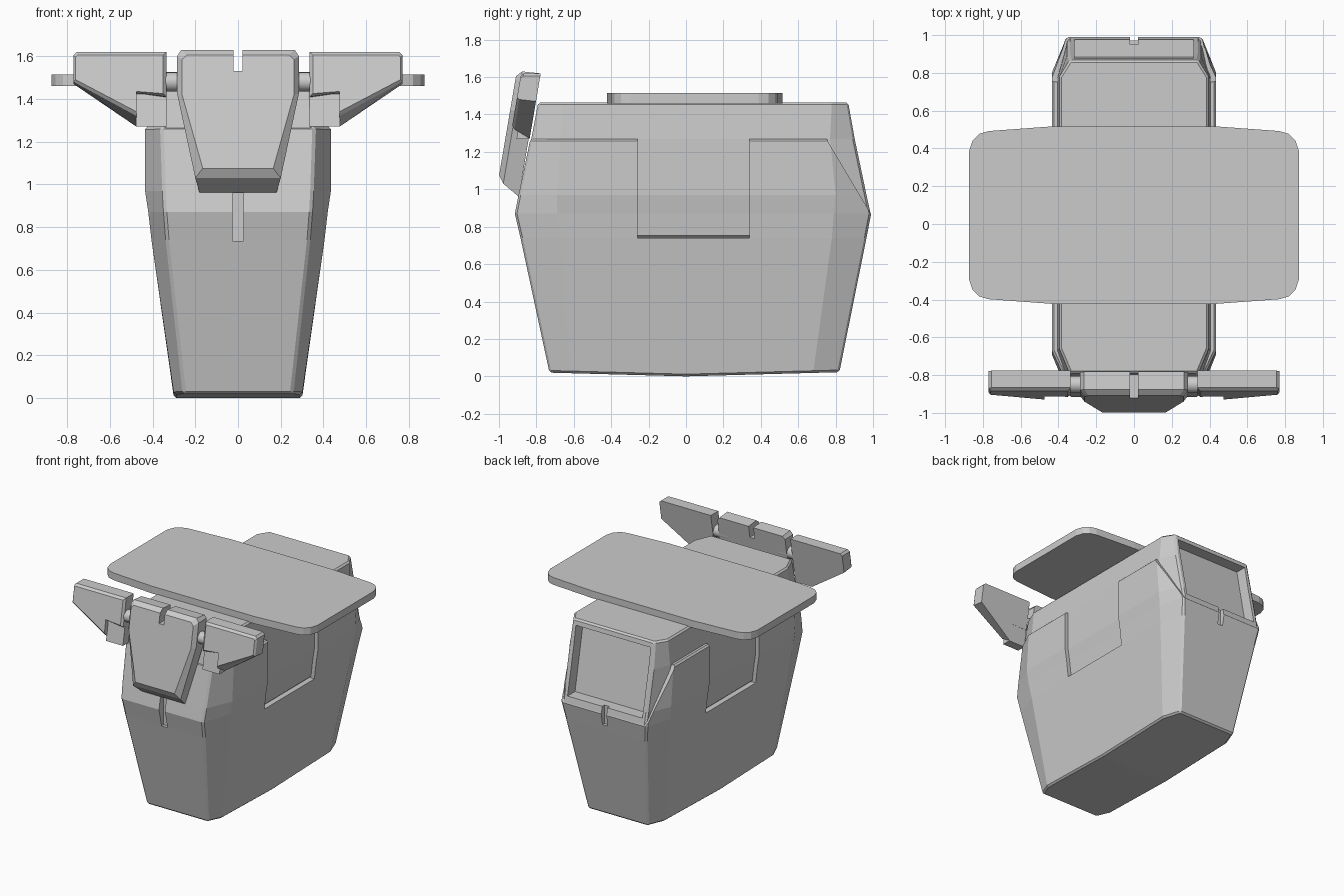
import bpy, bmesh

if "Cube" in bpy.data.objects:
    bpy.data.objects.remove(bpy.data.objects["Cube"])

GREY = (0.6, 0.6, 0.6, 1)
grey = bpy.data.materials.new("plain grey")
grey.diffuse_color = GREY
grey.use_nodes = True
grey.node_tree.nodes["Principled BSDF"].inputs["Base Color"].default_value = GREY


def loft(name, rings, split=None):
    """Skin between rings of points; split divides the first cap in two."""
    bm = bmesh.new()
    loops = [[bm.verts.new(p) for p in ring] for ring in rings]
    n = len(loops[0])
    for a, b in zip(loops, loops[1:]):
        for i in range(n):
            j = (i + 1) % n
            bm.faces.new((a[i], a[j], b[j], b[i]))
    cap = bm.faces.new(loops[0])
    bm.faces.new(loops[-1])
    if split:
        bmesh.utils.face_split(cap, loops[0][split[0]], loops[0][split[1]])
    bmesh.ops.recalc_face_normals(bm, faces=bm.faces)
    me = bpy.data.meshes.new(name)
    bm.to_mesh(me)
    bm.free()
    me.materials.append(grey)
    ob = bpy.data.objects.new(name, me)
    bpy.context.collection.objects.link(ob)
    return ob


def box(name, x, y, z, lean=0.0):
    """Box from ranges; lean shifts y with height."""
    def ring(h):
        s = lean * (h - z[0])
        return [(x[0], y[0] + s, h), (x[1], y[0] + s, h),
                (x[1], y[1] + s, h), (x[0], y[1] + s, h)]
    return loft(name, [ring(z[0]), ring(z[1])])


def apply(ob, mod):
    bpy.context.view_layer.objects.active = ob
    bpy.ops.object.modifier_apply(modifier=mod.name)


def bevel(ob, width):
    mod = ob.modifiers.new("bevel", "BEVEL")
    mod.width, mod.segments = width, 1
    mod.limit_method, mod.angle_limit = "ANGLE", 0.7
    apply(ob, mod)


def cut(obs, cutter):
    for ob in obs:
        mod = ob.modifiers.new("cut", "BOOLEAN")
        mod.operation, mod.solver, mod.object = "DIFFERENCE", "EXACT", cutter
        apply(ob, mod)
    bpy.data.objects.remove(cutter)


def hull_ring(z, hw, fw, yf, yfs, ybs, yb, bw, keel=False):
    """Plan outline with chamfered corners; the keel ring sags to the middle."""
    half = [(fw, yf), (hw, yfs), (hw, 0), (hw, ybs), (bw, yb)]
    pts = half + [(-x, y) for x, y in reversed(half)]
    return [(x, y, 0.027 * abs(y) if keel else z) for x, y in pts]


# Hull: outer shell around a slightly narrower core
levels = [
    (0.02, 0.30, 0.255, -0.73, -0.62, 0.68, 0.82, 0.25),
    (0.74, 0.405, 0.335, -0.885, -0.67, 0.78, 0.965, 0.34),
    (0.87, 0.42, 0.345, -0.915, -0.69, 0.79, 0.99, 0.36),
    (0.97, 0.435, 0.35, -0.895, -0.69, 0.80, 0.968, 0.36),
    (1.27, 0.435, 0.36, -0.832, -0.67, 0.77, 0.905, 0.36),
]
shell = loft("outer_shell", [hull_ring(*l, keel=(i == 0))
                             for i, l in enumerate(levels)], split=(2, 7))
core_rings = [hull_ring(z, hw - 0.03, fw - 0.01, yf + 0.005, yfs, ybs, yb - 0.003, bw - 0.01)
              for z, hw, fw, yf, yfs, ybs, yb, bw in levels[1:]]
core_rings.append(hull_ring(1.465, 0.395, 0.34, -0.79, -0.66, 0.78, 0.867, 0.34))
core = loft("inner_core", core_rings)
bevel(shell, 0.012)
bevel(core, 0.012)

# Side notches and the slanted rear edge of the shell
cut([shell], box("notch", (-1, 1), (-0.26, 0.34), (0.74, 1.5)))
slant = [(0.75, 1.28), (0.756, 1.26), (1.03, 0.80), (1.2, 0.80), (1.2, 1.5), (0.75, 1.5)]
cut([shell], loft("slant", [[(x, y, z) for y, z in slant] for x in (-1, 1)]))

# Rear recess, front slot and rear slot
cut([shell, core], box("recess", (-0.315, 0.315), (0.885, 1.15), (0.92, 1.42), -0.2))
cut([shell, core], box("front_groove", (-0.025, 0.025), (-1.1, -0.86), (0.735, 1.0)))
cut([shell, core], box("rear_groove", (-0.022, 0.022), (0.95, 1.1), (0.78, 0.95)))

# Wide roof plate with rounded corners
quarter = [(0.43, 0.47), (0.77, 0.445), (0.82, 0.43), (0.855, 0.395), (0.873, 0.34)]
right = quarter + [(x, -y) for x, y in reversed(quarter)]
outline = right + [(-x, -y) for x, y in right]
loft("roof_plate", [[(x, y + 0.047, z) for x, y in outline] for z in (1.46, 1.515)])


def leaning(points, y):
    """Stand an x-z outline up on the leaning front plane."""
    return [(x, y + 0.17 * (z - 1.6), z) for x, z in points]


def mirrored(half):
    return half + [(-x, z) for x, z in reversed(half)]


# Head shield with a slot in its top edge
head = loft("head_shield", [
    leaning(mirrored([(0.24, 1.605), (0.262, 1.585), (0.262, 1.42), (0.165, 1.075)]), -0.91),
    leaning(mirrored([(0.265, 1.63), (0.285, 1.60), (0.285, 1.425), (0.20, 1.03)]), -0.88),
    leaning(mirrored([(0.265, 1.62), (0.285, 1.60), (0.285, 1.425), (0.18, 0.96)]), -0.785)])
cut([head], box("head_groove", (-0.02, 0.02), (-1.1, -0.6), (1.53, 1.7)))

# Side fins, each with a recessed foot and a hinge pin
for side, s in (("left", 1), ("right", -1)):
    def flip(pts):
        return [(s * x, z) for x, z in pts]
    loft(side + "_fin", [
        leaning(flip([(0.35, 1.605), (0.75, 1.605), (0.76, 1.595), (0.76, 1.49),
                      (0.475, 1.34), (0.475, 1.435), (0.35, 1.425)]), -0.885),
        leaning(flip([(0.335, 1.62), (0.755, 1.62), (0.77, 1.605), (0.77, 1.48),
                      (0.475, 1.32), (0.475, 1.43), (0.335, 1.41)]), -0.87),
        leaning(flip([(0.335, 1.62), (0.755, 1.62), (0.77, 1.605), (0.77, 1.47),
                      (0.475, 1.27), (0.475, 1.40), (0.335, 1.40)]), -0.78)])
    loft(side + "_fin_foot", [
        leaning(flip([(0.335, 1.44), (0.478, 1.44), (0.478, 1.27), (0.335, 1.27)]), y)
        for y in (-0.85, -0.782)])
    bpy.ops.mesh.primitive_cylinder_add(vertices=24, radius=0.045, depth=0.16,
                                        location=(s * 0.29, -0.85, 1.48),
                                        rotation=(0, 1.5708, 0))
    pin = bpy.context.object
    pin.name = side + "_hinge_pin"
    pin.data.materials.append(grey)
    bpy.ops.object.shade_smooth_by_angle()
